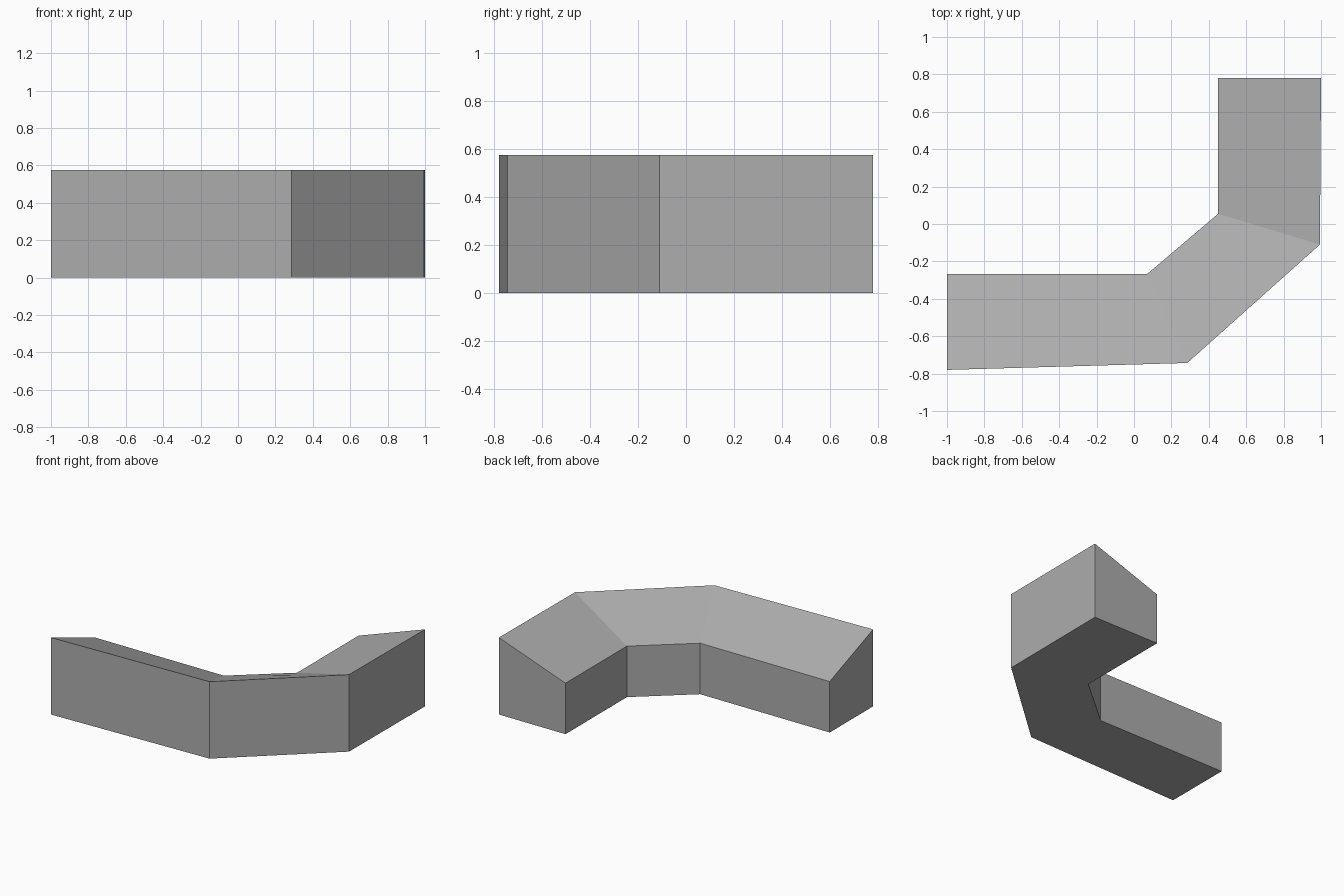
import bpy
import bmesh

if "Cube" in bpy.data.objects:
    bpy.data.objects.remove(bpy.data.objects["Cube"], do_unlink=True)

grey = bpy.data.materials.new("mid grey")
grey.use_nodes = True
colour = (0.42, 0.42, 0.42, 1)
grey.diffuse_color = colour
grey.node_tree.nodes["Principled BSDF"].inputs["Base Color"].default_value = colour

# Bend outline, one outer and one inner point per section
outer = [(-1, -0.78), (0.285, -0.743), (0.994, -0.11), (1, 0.78)]
inner = [(-1, -0.268), (0.07, -0.268), (0.45, 0.055), (0.45, 0.78)]
OUTER_HEIGHT, INNER_HEIGHT = 0.575, 0.381

# Cross-section rings: the top slopes down to the inner side
bm = bmesh.new()
rings = []
for o, i in zip(outer, inner):
    corners = [(*o, 0), (*i, 0), (*i, INNER_HEIGHT), (*o, OUTER_HEIGHT)]
    rings.append([bm.verts.new(c) for c in corners])

# Side walls, sloped top and base between neighbouring rings
for a, b in zip(rings, rings[1:]):
    for k in range(4):
        n = (k + 1) % 4
        bm.faces.new((a[k], a[n], b[n], b[k]))

# End caps
bm.faces.new(rings[0])
bm.faces.new(rings[-1])
bmesh.ops.recalc_face_normals(bm, faces=bm.faces)

mesh = bpy.data.meshes.new("angled_wall")
bm.to_mesh(mesh)
bm.free()
mesh.materials.append(grey)
wall = bpy.data.objects.new("angled_wall", mesh)
bpy.context.collection.objects.link(wall)
